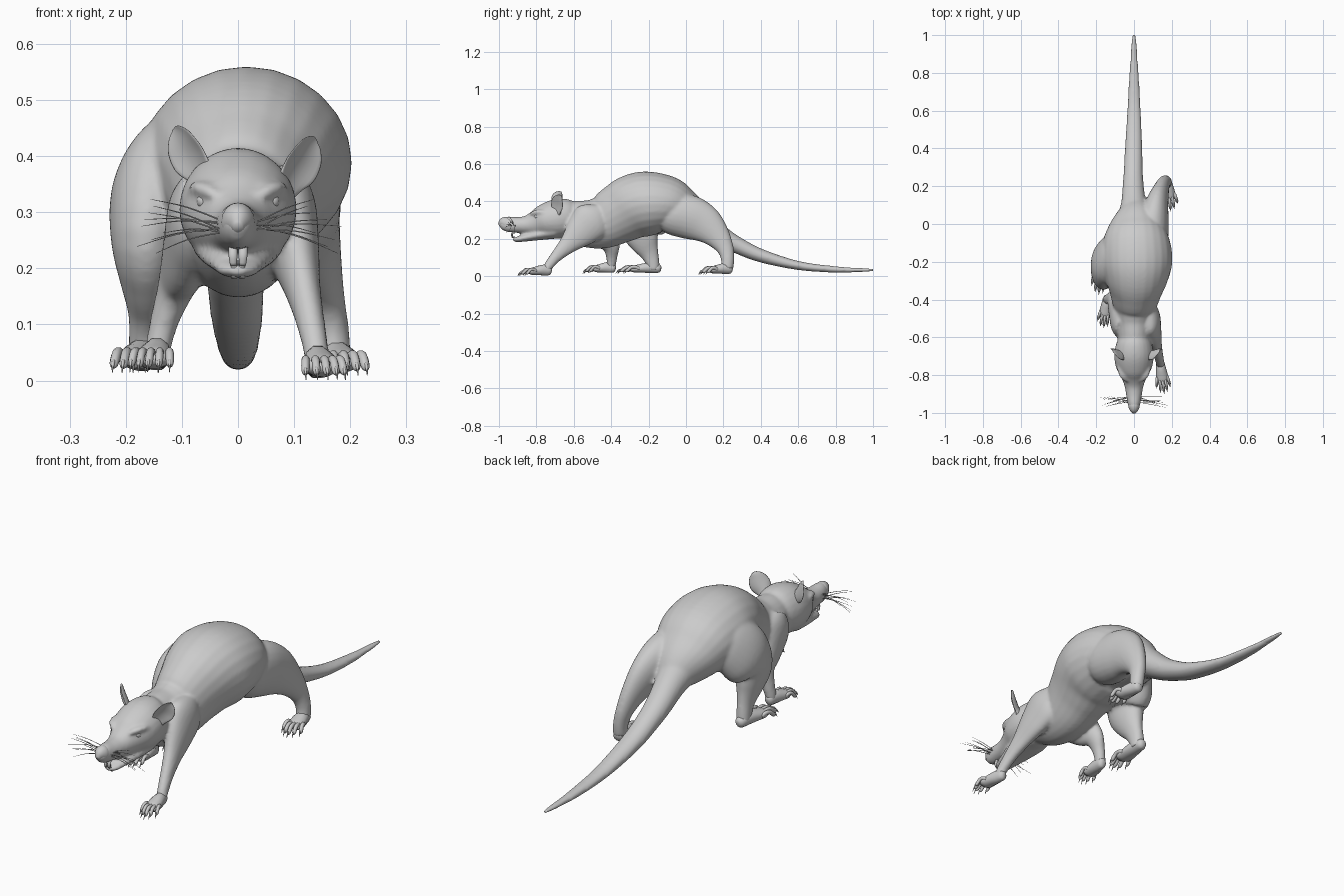
import bpy, bmesh, math, random
from mathutils import Vector

random.seed(4)


def spline(pts, sub):
    """Catmull-Rom interpolation of (x, y, z, half_width, half_height)."""
    out = []
    for i in range(len(pts) - 1):
        p = [pts[max(0, min(len(pts) - 1, i + k))] for k in (-1, 0, 1, 2)]
        for s in range(sub):
            t = s / sub
            out.append([0.5 * (2 * b + (c - a) * t + (2 * a - 5 * b + 4 * c - d) * t * t
                               + (3 * b - a - 3 * c + d) * t ** 3) for a, b, c, d in zip(*p)])
    out.append(list(pts[-1]))
    return out


def loft(bm, pts, sides=20, sub=5, ref=(1, 0, 0), cup=0.0):
    rows = spline(pts, sub)
    rings = []
    for i, r in enumerate(rows):
        t = (Vector(rows[min(i + 1, len(rows) - 1)][:3]) - Vector(rows[max(i - 1, 0)][:3])).normalized()
        side = Vector(ref)
        side = (side - t * side.dot(t)).normalized()
        up = side.cross(t)
        a, b = max(r[3], 0.0004), max(r[4], 0.0004)
        ring = []
        for k in range(sides):
            c, s = math.cos(2 * math.pi * k / sides), math.sin(2 * math.pi * k / sides)
            ring.append(bm.verts.new(Vector(r[:3]) + side * a * c + up * (b * s + cup * a * c * c)))
        rings.append(ring)
    for r0, r1 in zip(rings, rings[1:]):
        for k in range(sides):
            n = (k + 1) % sides
            bm.faces.new((r0[k], r0[n], r1[n], r1[k]))
    bm.faces.new(rings[0])
    bm.faces.new(rings[-1])


def make(name, strips, **kw):
    bm = bmesh.new()
    for s in strips:
        loft(bm, s, **kw)
    bmesh.ops.recalc_face_normals(bm, faces=bm.faces)
    me = bpy.data.meshes.new(name)
    bm.to_mesh(me)
    bm.free()
    for p in me.polygons:
        p.use_smooth = True
    ob = bpy.data.objects.new(name, me)
    bpy.context.collection.objects.link(ob)
    return ob


def profile(rows):
    """(y, top, bottom, half_width, x) side outline to loft stations."""
    return [(x, y, (t + b) / 2, a, (t - b) / 2) for y, t, b, a, x in rows]


# Torso
torso = profile([
    (-.70, .36, .24, .04, 0), (-.66, .39, .215, .075, 0), (-.60, .405, .185, .088, 0),
    (-.52, .41, .152, .102, 0), (-.44, .432, .148, .115, .003), (-.36, .492, .172, .138, .008),
    (-.28, .545, .20, .170, .013), (-.20, .560, .215, .188, .015), (-.10, .535, .23, .180, .012),
    (-.02, .470, .225, .148, .010), (.05, .405, .215, .104, .008), (.11, .33, .22, .055, .004)])

# Tail
tail = [(0, -.04, .35, .10, .10), (0, .05, .31, .083, .081), (-.002, .12, .265, .065, .063),
        (-.004, .19, .215, .057, .053), (-.004, .27, .168, .051, .045), (-.002, .40, .110, .046, .036),
        (0, .60, .057, .036, .024), (0, .80, .036, .025, .017), (0, .95, .033, .013, .010)]

# Head: rounded muzzle, full cheeks
head = profile([
    (-.57, .38, .24, .05, 0), (-.61, .403, .215, .083, 0), (-.65, .415, .204, .099, 0),
    (-.70, .410, .199, .105, 0), (-.76, .384, .203, .095, 0), (-.81, .349, .212, .068, 0),
    (-.86, .322, .225, .050, 0), (-.91, .316, .232, .041, 0), (-.955, .318, .236, .033, 0),
    (-.985, .304, .246, .023, 0), (-1.0, .28, .264, .008, 0)])
jaw = [(0, -.70, .235, .08, .035), (0, -.78, .222, .068, .029), (0, -.85, .208, .050, .022),
       (0, -.90, .197, .036, .015), (0, -.925, .197, .016, .009)]
brows = [[(s * .035, -.835, .327, .006, .006), (s * .056, -.81, .340, .016, .012),
          (s * .076, -.775, .343, .012, .012), (s * .088, -.74, .335, .004, .004)] for s in (-1, 1)]

# Legs, shoulder or hip down to the ankle
legs = [
    # stretched hind leg on the +x side
    [(.075, -.14, .35, .06, .07), (.088, -.08, .335, .090, .11), (.102, .02, .315, .083, .118),
     (.121, .10, .277, .062, .102), (.140, .165, .217, .045, .072), (.156, .209, .15, .034, .047),
     (.168, .223, .09, .030, .036), (.172, .219, .04, .030, .034)],
    # gathered hind leg on the -x side
    [(-.09, -.10, .43, .05, .06), (-.115, -.14, .39, .07, .11), (-.147, -.20, .325, .079, .13),
     (-.162, -.245, .255, .066, .105), (-.162, -.222, .18, .049, .078), (-.163, -.195, .12, .033, .050),
     (-.165, -.178, .07, .030, .037), (-.167, -.172, .035, .030, .033)],
    # reaching foreleg on the +x side
    [(.062, -.46, .34, .05, .06), (.081, -.50, .30, .058, .105), (.098, -.56, .24, .047, .088),
     (.114, -.63, .17, .033, .052), (.128, -.69, .11, .026, .033), (.139, -.735, .055, .023, .025),
     (.141, -.745, .03, .022, .022)],
    # trailing foreleg on the -x side
    [(-.055, -.55, .35, .045, .05), (-.070, -.52, .30, .055, .095), (-.090, -.46, .23, .045, .080),
     (-.109, -.405, .17, .034, .052), (-.130, -.397, .11, .026, .032), (-.142, -.40, .06, .023, .025),
     (-.145, -.405, .035, .022, .022)],
]

# Fuse the body masses into one smooth skin
body = make("body", [torso, tail, head, jaw] + brows + legs, sides=24)
m = body.modifiers.new("fuse", 'REMESH')
m.mode = 'VOXEL'
m.voxel_size = 0.007
m.use_smooth_shade = True
m = body.modifiers.new("soften", 'SMOOTH')
m.factor = 0.5
m.iterations = 10
# Fine tail end and nose, kept crisp outside the fused skin
make("tail_tip", [[(0, .84, .0345, .014, .008), (0, .90, .0335, .0155, .0105),
                   (0, .95, .033, .0125, .009), (0, 1.0, .033, .006, .005)]], sides=16)
make("nose", [[(0, -.93, .28, .02, .025), (0, -.96, .282, .030, .035), (0, -.982, .281, .024, .029),
               (0, -1.0, .272, .008, .009)]], sides=16)


# Feet: flat sole, five arched toes and claws
def foot(name, heel, length, width, yaw, zb):
    d = Vector((math.sin(yaw), -math.cos(yaw), 0))
    n = Vector((math.cos(yaw), math.sin(yaw), 0))

    def P(f, s, z, a, b):
        v = Vector((heel[0], heel[1], zb + z)) + d * f * length + n * s * width
        return (*v, a, b)
    w = width
    strips = [[P(-.1, 0, .028, .12 * w, .012), P(-.04, 0, .03, .27 * w, .024), P(.15, 0, .035, .35 * w, .030),
               P(.4, 0, .031, .43 * w, .024), P(.58, 0, .027, .43 * w, .018), P(.68, 0, .024, .25 * w, .006)]]
    for i in range(-2, 3):
        k = 1 - .05 * i * i
        r = .10 * w
        strips.append([P(.42, i * .17, .029, r, r), P(.60 * k + .03, i * .2, .038, r, r * 1.15),
                       P(.76 * k, i * .22, .037, r, r * 1.05), P(.88 * k, i * .235, .020, r * .95, r * 1.05),
                       P(.93 * k, i * .24, .014, r * .5, r * .55)])
        strips.append([P(.86 * k, i * .235, .024, r * .45, r * .6), P(.94 * k, i * .24, .02, r * .35, r * .5),
                       P(1.01 * k, i * .243, .003, .0006, .0006)])
    make(name, strips, sides=10, sub=4)


foot("hind_foot_right", (.172, .232), .165, .083, .14, 0.006)
foot("hind_foot_left", (-.167, -.155), .22, .085, -.09, 0.011)
foot("front_foot_right", (.139, -.735), .165, .073, .13, -.002)
foot("front_foot_left", (-.142, -.392), .16, .073, -.12, 0.012)

# Ears, cupped forward and outward, the left one slightly higher and closer in
for s, name, dz, dx in ((1, "ear_right", -.002, .012), (-1, "ear_left", .016, .012)):
    make(name, [[(s * x + dx, y, z + dz, a, b) for x, y, z, a, b in (
        (.066, -.685, .335, .022, .016), (.077, -.685, .36, .035, .009), (.092, -.68, .385, .043, .006),
        (.108, -.675, .41, .037, .005), (.120, -.67, .428, .020, .004), (.125, -.668, .434, .006, .003))]],
        ref=(.68, .62 * s, 0), cup=.35)

# Eyes, half sunk under the brows
for s, name in ((1, "eye_right"), (-1, "eye_left")):
    bpy.ops.mesh.primitive_uv_sphere_add(segments=16, ring_count=10, radius=.014,
                                         location=(s * .060, -.798, .320))
    bpy.context.object.name = name
    bpy.ops.object.shade_smooth()

# Incisors, upper and lower
make("teeth", [[(s * .009, -.915, .245, .008, .006), (s * .009, -.93, .225, .008, .005),
                (s * .008, -.928, .205, .006, .003)] for s in (-1, 1)]
     + [[(s * .007, -.905, .185, .007, .006), (s * .007, -.918, .20, .006, .005),
         (s * .006, -.92, .215, .005, .003)] for s in (-1, 1)], sides=8, sub=3)

# Whiskers
hairs = []
for s in (-1, 1):
    for i in range(9):
        y0, z0 = -.95 + .04 * random.random(), .262 + .025 * random.random()
        x1, y1 = random.uniform(.12, .185), -.94 + random.uniform(-.035, .035)
        z1 = .275 + (i - 4) * .012
        hairs.append([(s * .025, y0, z0, .0015, .0015),
                      (s * (x1 + .03) / 2, (y0 + y1) / 2, (z0 + z1) / 2 + .006, .0012, .0012),
                      (s * x1, y1, z1, .0004, .0004)])
make("whiskers", hairs, sides=5, sub=4, ref=(0, 0, 1))
